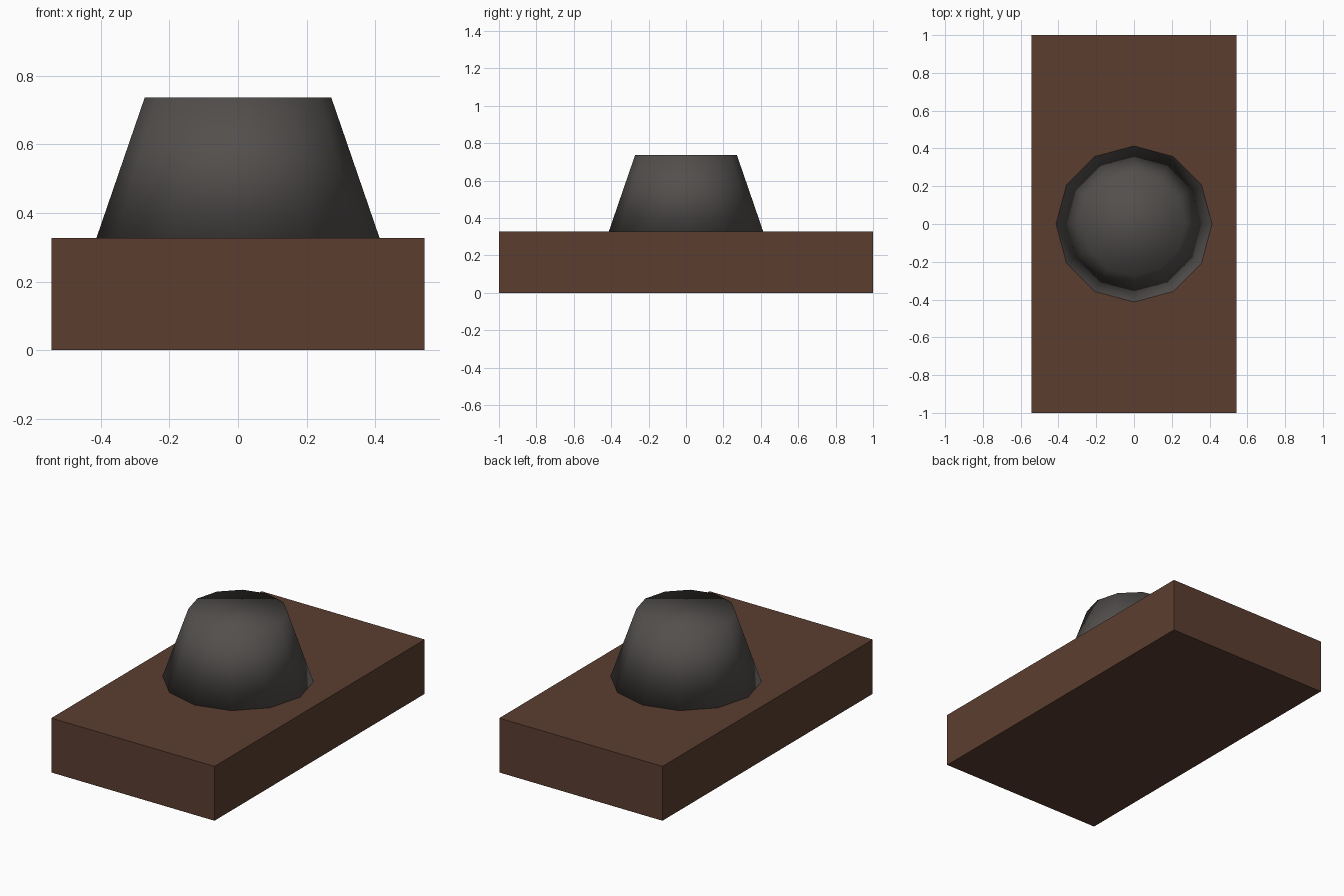
import bpy

if "Cube" in bpy.data.objects:
    bpy.data.objects.remove(bpy.data.objects["Cube"])


def material(name, rgb):
    mat = bpy.data.materials.new(name)
    mat.diffuse_color = (*rgb, 1.0)
    mat.use_nodes = True
    mat.node_tree.nodes["Principled BSDF"].inputs["Base Color"].default_value = mat.diffuse_color
    return mat


def finish(name, mat, smooth=False):
    obj = bpy.context.object
    obj.name = name
    obj.data.materials.append(mat)
    for poly in obj.data.polygons:
        poly.use_smooth = smooth
    return obj


BASE_H = 0.327
TOP_Z = 0.737

brown = material("dark brown", (0.105, 0.048, 0.030))
grey = material("charcoal grey", (0.085, 0.078, 0.074))

# Rectangular base block
bpy.ops.mesh.primitive_cube_add(size=1, location=(0, 0, BASE_H / 2))
base = finish("base_block", brown)
base.scale = (1.087, 2.0, BASE_H)

# Twelve-sided tapered knob, smooth all over
bpy.ops.mesh.primitive_cone_add(vertices=12, radius1=0.413, radius2=0.272,
                                depth=TOP_Z - BASE_H,
                                location=(0, 0, (TOP_Z + BASE_H) / 2))
finish("tapered_knob", grey, smooth=True)
